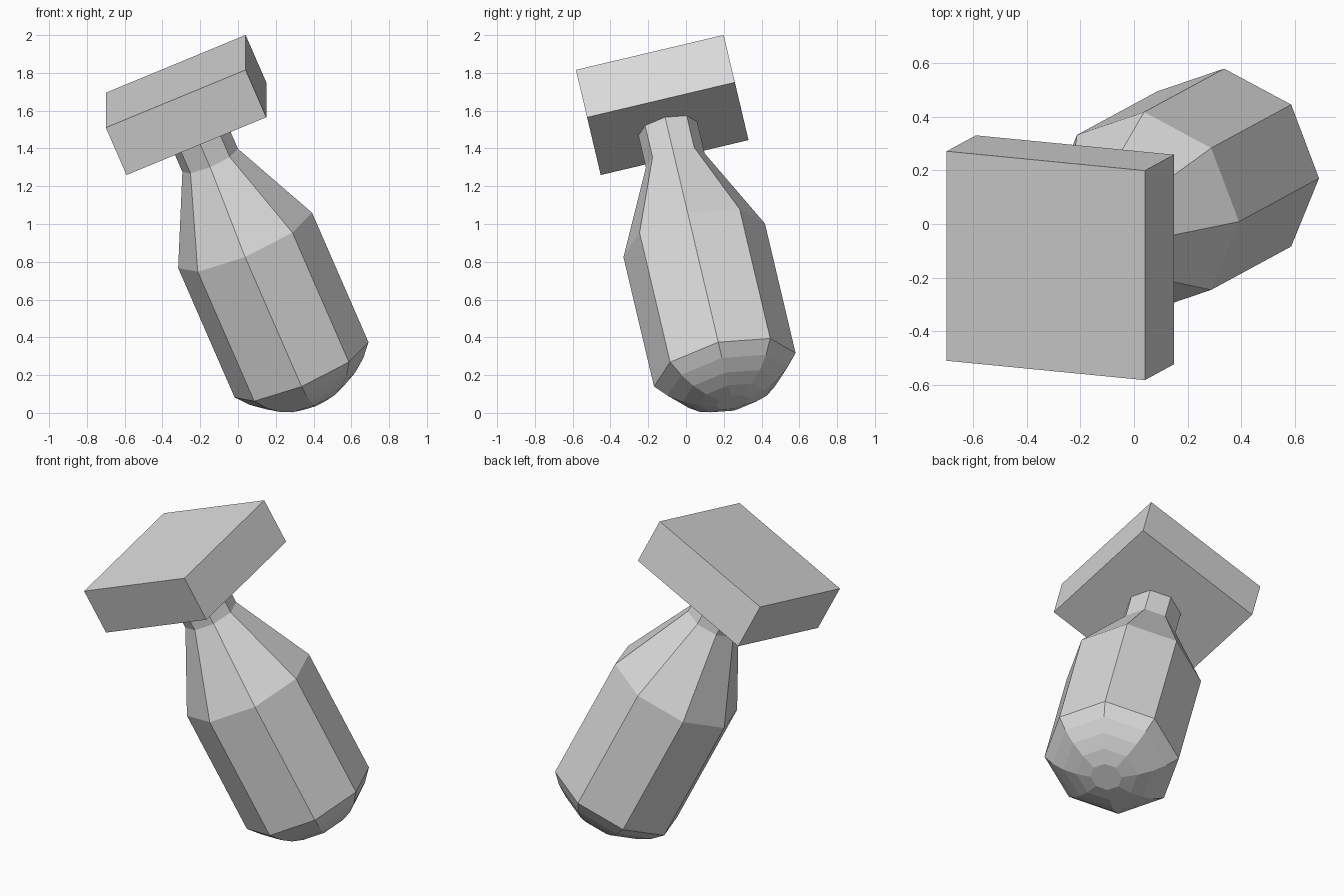
import bpy, bmesh, math
from mathutils import Matrix, Vector

if "Cube" in bpy.data.objects:
    bpy.data.objects.remove(bpy.data.objects["Cube"])

# Whole model shares one tilted frame, centred on the head block
TILT = (Matrix.Translation((-0.275, -0.126, 1.63))
        @ Matrix.Rotation(math.radians(13.3), 4, 'X')
        @ Matrix.Rotation(math.radians(-23), 4, 'Y'))

grey = bpy.data.materials.new("light grey")
grey.diffuse_color = (0.7, 0.7, 0.7, 1)
grey.use_nodes = True
grey.node_tree.nodes["Principled BSDF"].inputs["Base Color"].default_value = grey.diffuse_color


def add_object(name, bm):
    bmesh.ops.recalc_face_normals(bm, faces=bm.faces)
    mesh = bpy.data.meshes.new(name)
    bm.to_mesh(mesh)
    bm.free()
    mesh.materials.append(grey)
    obj = bpy.data.objects.new(name, mesh)
    obj.matrix_world = TILT
    bpy.context.collection.objects.link(obj)


def lathe(name, profile, sides=8):
    bm = bmesh.new()
    rings = [[bm.verts.new((r * math.cos(2 * math.pi * i / sides),
                            r * math.sin(2 * math.pi * i / sides), z))
              for i in range(sides)] for r, z in profile]
    for a, b in zip(rings, rings[1:]):
        for i in range(sides):
            j = (i + 1) % sides
            bm.faces.new((a[i], a[j], b[j], b[i]))
    bm.faces.new(rings[0])
    bm.faces.new(rings[-1])
    add_object(name, bm)


# Square head block
bm = bmesh.new()
bmesh.ops.create_cube(bm, size=1)
bmesh.ops.scale(bm, vec=Vector((0.804, 0.804, 0.28)), verts=bm.verts)
add_object("head_block", bm)

# Eight-sided bottle body: neck, shoulder, straight wall, rounded base
profile = [(0.16, -0.10), (0.16, -0.327), (0.385, -0.80), (0.385, -1.565)]
R, SPAN, STEPS = 0.47, 55, 5
for k in range(STEPS - 1, 0, -1):
    a = math.radians(SPAN * k / STEPS)
    drop = R * (math.cos(a) - math.cos(math.radians(SPAN)))
    profile.append((R * math.sin(a), -1.565 - drop))
lathe("bottle_body", profile)
